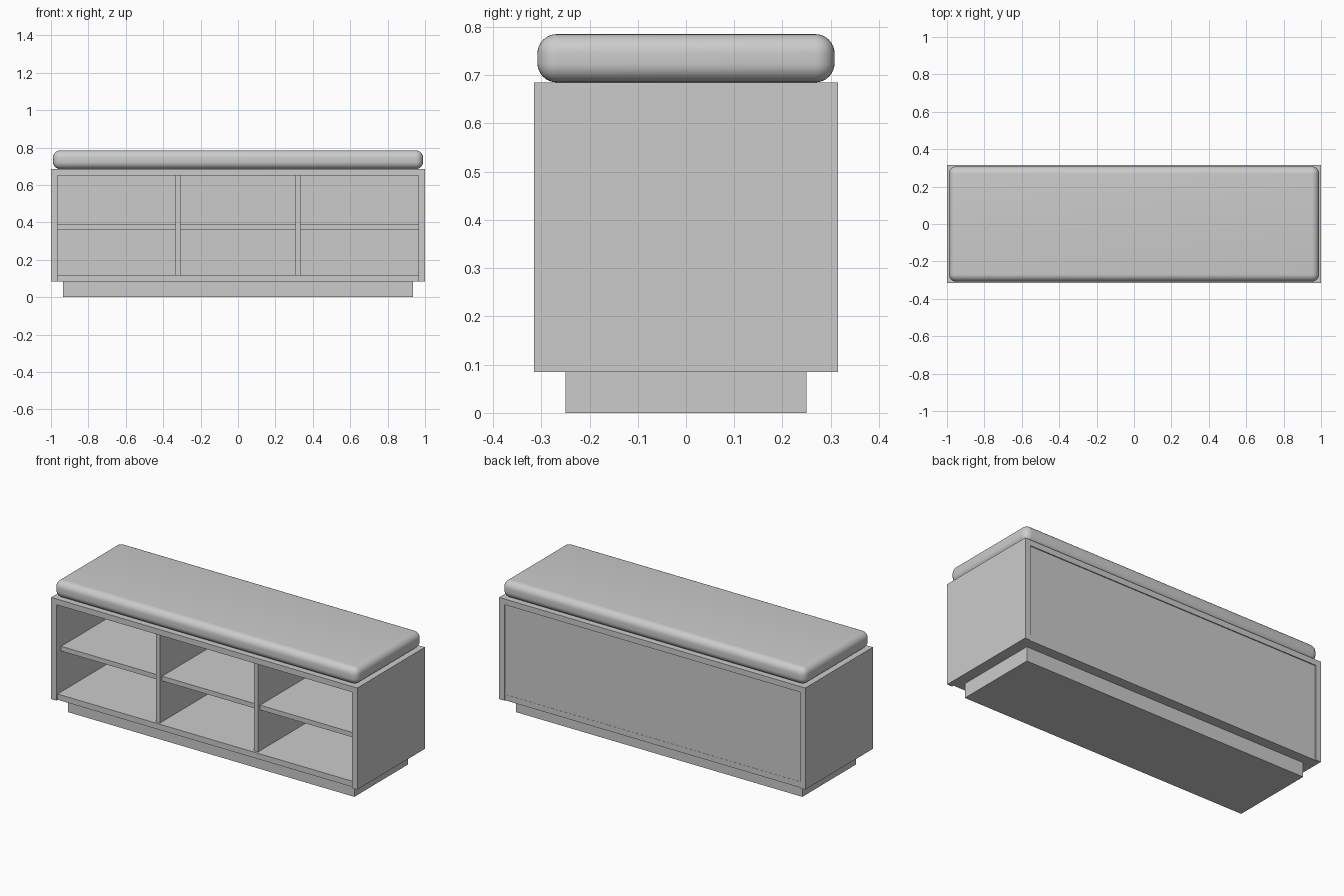
import bpy
import bmesh
from mathutils import Vector

cube = bpy.data.objects.get("Cube")
if cube:
    bpy.data.objects.remove(cube, do_unlink=True)

grey = bpy.data.materials.new("plain grey")
grey.use_nodes = True
colour = (0.6, 0.6, 0.6, 1)
grey.diffuse_color = colour
grey.node_tree.nodes["Principled BSDF"].inputs["Base Color"].default_value = colour


def box(name, low, high):
    """Box spanning two opposite corners."""
    low, high = Vector(low), Vector(high)
    bm = bmesh.new()
    bmesh.ops.create_cube(bm, size=1)
    bmesh.ops.scale(bm, vec=high - low, verts=bm.verts)
    mesh = bpy.data.meshes.new(name)
    bm.to_mesh(mesh)
    bm.free()
    mesh.materials.append(grey)
    obj = bpy.data.objects.new(name, mesh)
    obj.location = (low + high) / 2
    bpy.context.collection.objects.link(obj)
    return obj


# Main dimensions
W, D = 1.0, 0.315
BASE, TOP = 0.085, 0.685
T = 0.034
INNER = W - T
FLOOR, CEIL = BASE + T, TOP - T
BACK = D - 0.02
DIV, HALF = 0.32, 0.0135

# Plinth and carcass
box("plinth", (-0.935, -0.25, 0), (0.935, 0.25, BASE))
box("bottom_panel", (-INNER, -D + 0.012, BASE), (INNER, D - 0.005, FLOOR))
box("top_panel", (-INNER, -D, CEIL), (INNER, D, TOP))
box("back_panel", (-INNER, BACK, FLOOR), (INNER, D - 0.006, CEIL))
for side, s in (("right", -1), ("left", 1)):
    xs = sorted((s * INNER, s * W))
    box(side + "_side_panel", (xs[0], -D, BASE), (xs[1], D, TOP))
    box(side + "_divider", (s * DIV - HALF, -D + 0.025, FLOOR),
        (s * DIV + HALF, BACK, CEIL))

# One shelf in each bay
bays = (("right", -INNER, -DIV - HALF), ("middle", -DIV + HALF, DIV - HALF),
        ("left", DIV + HALF, INNER))
for bay, x0, x1 in bays:
    box(bay + "_shelf", (x0, -D + 0.045, 0.36), (x1, BACK, 0.388))

# Rounded seat cushion
cushion = box("seat_cushion", (-0.99, -0.308, TOP), (0.99, 0.308, 0.785))
bevel = cushion.modifiers.new("rounding", "BEVEL")
bevel.width = 0.04
bevel.segments = 8
bpy.context.view_layer.objects.active = cushion
cushion.select_set(True)
bpy.ops.object.modifier_apply(modifier=bevel.name)
bpy.ops.object.shade_smooth_by_angle()
cushion.select_set(False)
